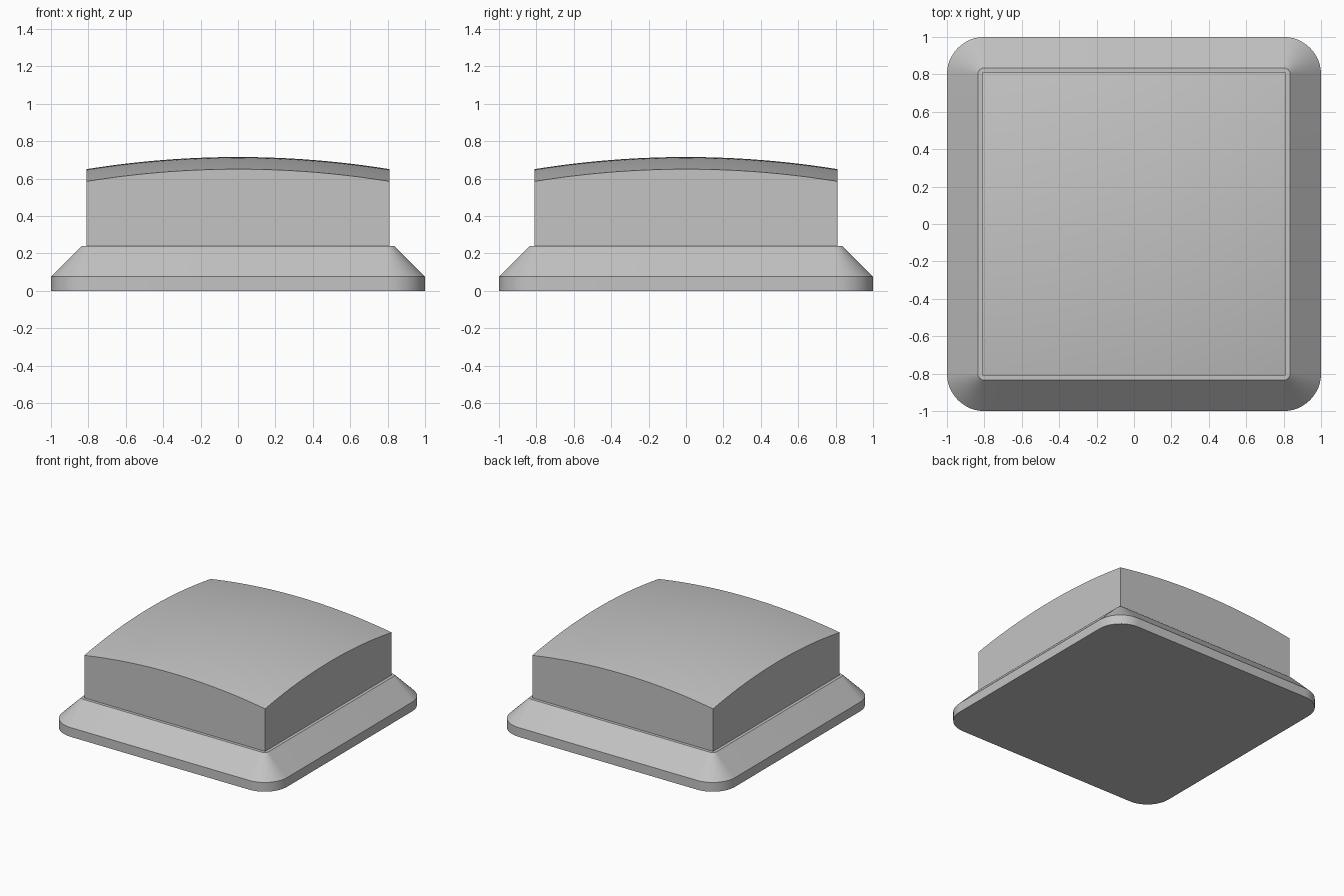
import bpy, bmesh, math

if "Cube" in bpy.data.objects:
    bpy.data.objects.remove(bpy.data.objects["Cube"], do_unlink=True)

grey = bpy.data.materials.new("light_grey")
colour = (0.55, 0.55, 0.55, 1)
grey.use_nodes = True
grey.diffuse_color = colour
grey.node_tree.nodes["Principled BSDF"].inputs["Base Color"].default_value = colour


def finish(name, bm):
    """Turn a bmesh into a shaded object with the grey material."""
    bmesh.ops.recalc_face_normals(bm, faces=bm.faces)
    mesh = bpy.data.meshes.new(name)
    bm.to_mesh(mesh)
    bm.free()
    mesh.materials.append(grey)
    obj = bpy.data.objects.new(name, mesh)
    bpy.context.collection.objects.link(obj)
    bpy.ops.object.select_all(action='DESELECT')
    obj.select_set(True)
    bpy.context.view_layer.objects.active = obj
    bpy.ops.object.shade_smooth_by_angle(angle=math.radians(25))
    return obj


def rounded_ring(bm, centre, radius, z, steps=12):
    """Square ring of vertices with rounded corners about fixed centres."""
    ring = []
    for corner, (sx, sy) in enumerate([(1, 1), (-1, 1), (-1, -1), (1, -1)]):
        for i in range(steps + 1):
            a = (corner + i / steps) * math.pi / 2
            ring.append(bm.verts.new((sx * centre + radius * math.cos(a),
                                      sy * centre + radius * math.sin(a), z)))
    return ring


# Flared base with a rounded, chamfered skirt
bm = bmesh.new()
rings = [rounded_ring(bm, 0.8, r, z)
         for r, z in [(0.2, 0), (0.2, 0.075), (0.035, 0.24)]]
for low, high in zip(rings, rings[1:]):
    for i in range(len(low)):
        j = (i + 1) % len(low)
        bm.faces.new((low[i], low[j], high[j], high[i]))
bm.faces.new(rings[0])
bm.faces.new(rings[-1])
finish("flared_base", bm)

# Square cap with a shallow spherical top
HALF, PEAK, RADIUS, BOTTOM = 0.81, 0.715, 5.1, 0.22
bm = bmesh.new()
bmesh.ops.create_grid(bm, x_segments=32, y_segments=32, size=HALF)
for v in bm.verts:
    v.co.z = PEAK - RADIUS + math.sqrt(RADIUS ** 2 - v.co.x ** 2 - v.co.y ** 2)
rim = [e for e in bm.edges if e.is_boundary]
skirt = bmesh.ops.extrude_edge_only(bm, edges=rim)["geom"]
for v in skirt:
    if isinstance(v, bmesh.types.BMVert):
        v.co.z = BOTTOM
bmesh.ops.holes_fill(bm, edges=[e for e in bm.edges if e.is_boundary], sides=0)
finish("domed_cap", bm)
